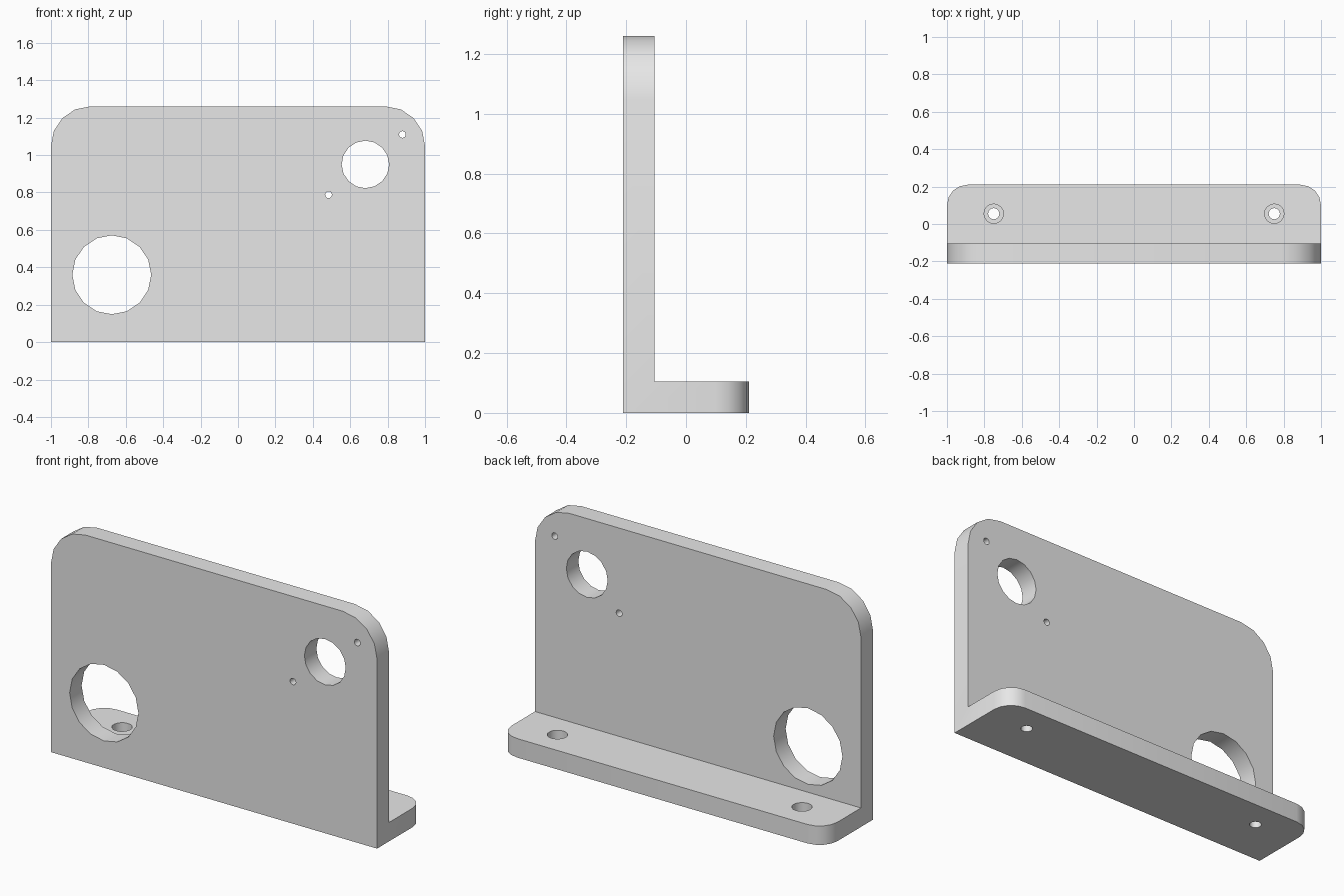
import bpy, bmesh, math
from mathutils import Matrix, Vector

cube = bpy.data.objects.get("Cube")
if cube:
    bpy.data.objects.remove(cube, do_unlink=True)

HEIGHT, HALF_DEPTH, THICK = 1.26, 0.21, 0.105
TOP_RADIUS, FOOT_RADIUS = 0.21, 0.11

grey = bpy.data.materials.new("plain_grey")
grey.use_nodes = True
grey.diffuse_color = (0.8, 0.8, 0.8, 1)
grey.node_tree.nodes["Principled BSDF"].inputs["Base Color"].default_value = (0.8, 0.8, 0.8, 1)


def make_object(name, bm):
    bmesh.ops.recalc_face_normals(bm, faces=bm.faces)
    mesh = bpy.data.meshes.new(name)
    bm.to_mesh(mesh)
    bm.free()
    mesh.materials.append(grey)
    obj = bpy.data.objects.new(name, mesh)
    bpy.context.collection.objects.link(obj)
    return obj


def round_edges(bm, rule, radius):
    edges = [e for e in bm.edges if all(rule(v.co) for v in e.verts)
             and abs(e.verts[0].co.x - e.verts[1].co.x) < 0.01]
    bmesh.ops.bevel(bm, geom=edges, offset=radius, segments=4,
                    profile=0.5, affect='EDGES')


# L-shaped bracket body
bm = bmesh.new()
inner = THICK - HALF_DEPTH
profile = [(-HALF_DEPTH, 0), (HALF_DEPTH, 0), (HALF_DEPTH, THICK),
           (inner, THICK), (inner, HEIGHT), (-HALF_DEPTH, HEIGHT)]
face = bm.faces.new([bm.verts.new((-1, y, z)) for y, z in profile])
side = bmesh.ops.extrude_face_region(bm, geom=[face])
bmesh.ops.translate(bm, vec=(2, 0, 0),
                    verts=[g for g in side["geom"] if isinstance(g, bmesh.types.BMVert)])
round_edges(bm, lambda co: co.z > HEIGHT - 0.01, TOP_RADIUS)
round_edges(bm, lambda co: co.y > HALF_DEPTH - 0.01, FOOT_RADIUS)
bracket = make_object("bracket", bm)
bpy.context.view_layer.objects.active = bracket
bracket.select_set(True)


def drill(center, radius, depth, axis):
    """Cut a round hole along the given axis, then drop the cutter."""
    bm = bmesh.new()
    turn = Matrix.Rotation(math.pi / 2, 4, 'X') if axis == 'Y' else Matrix()
    bmesh.ops.create_cone(bm, cap_ends=True, segments=16, radius1=radius,
                          radius2=radius, depth=depth,
                          matrix=Matrix.Translation(Vector(center)) @ turn)
    cutter = make_object("hole_cutter", bm)
    cutter.hide_render = True
    mod = bracket.modifiers.new("hole", 'BOOLEAN')
    mod.operation = 'DIFFERENCE'
    mod.solver = 'EXACT'
    mod.object = cutter
    bpy.ops.object.modifier_apply(modifier=mod.name)
    bpy.data.objects.remove(cutter, do_unlink=True)


# Holes through the upright plate
plate_y = THICK / 2 - HALF_DEPTH
for x, z, radius in [(-0.675, 0.36, 0.211), (0.681, 0.95, 0.127),
                     (0.879, 1.11, 0.018), (0.484, 0.788, 0.018)]:
    drill((x, plate_y, z), radius, THICK * 2, 'Y')

# Counterbored screw holes in the foot
for x in (-0.75, 0.75):
    drill((x, 0.055, THICK), 0.052, 0.12, 'Z')
    drill((x, 0.055, THICK / 2), 0.03, THICK * 2, 'Z')

bpy.ops.object.shade_smooth_by_angle(angle=math.radians(30))
